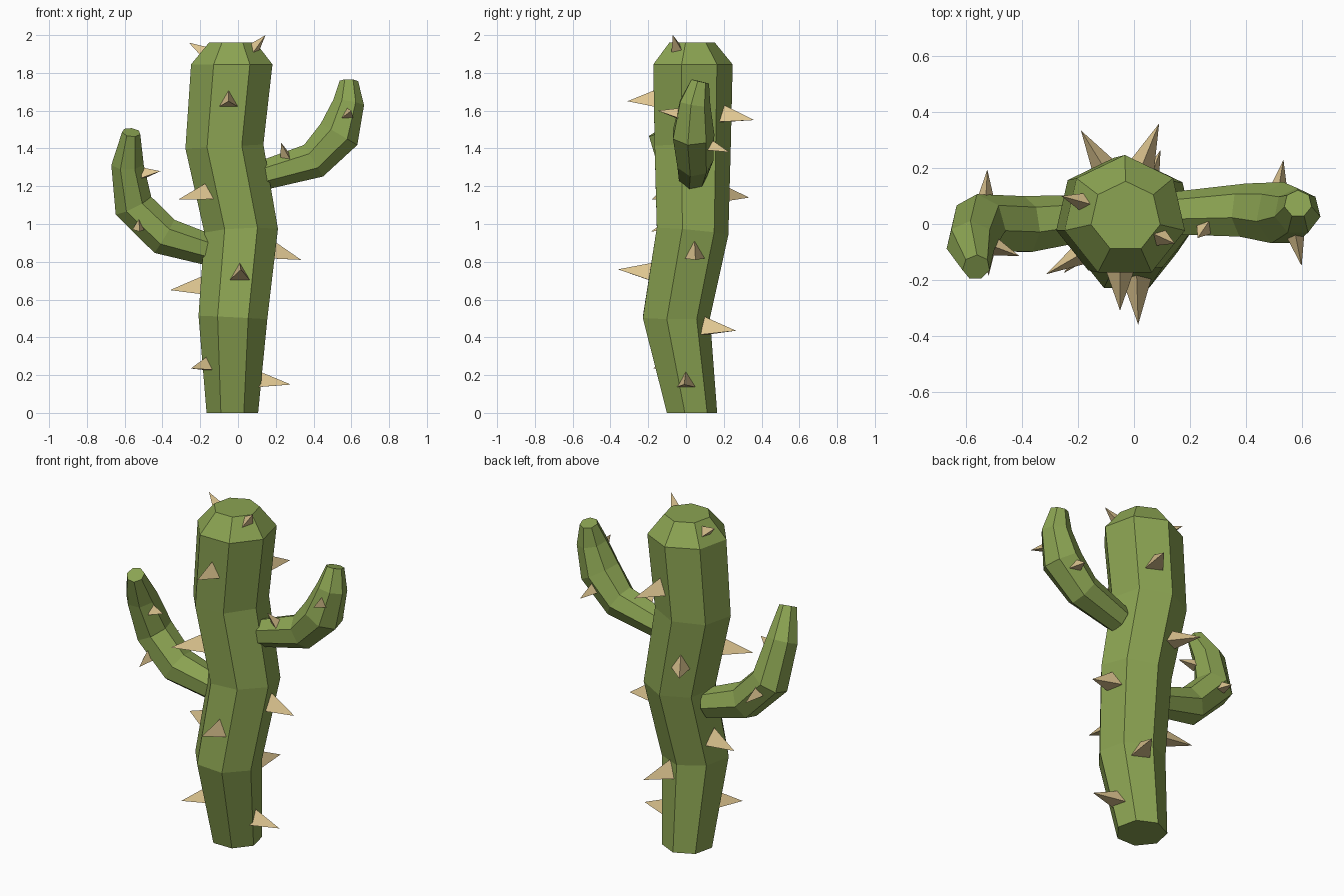
import bpy, bmesh
from math import cos, sin, pi, tau
from mathutils import Vector

cube = bpy.data.objects.get("Cube")
if cube:
    bpy.data.objects.remove(cube, do_unlink=True)

SIDES = 7


def make_material(name, color):
    mat = bpy.data.materials.new(name)
    mat.use_nodes = True
    mat.diffuse_color = color
    mat.node_tree.nodes["Principled BSDF"].inputs["Base Color"].default_value = color
    return mat


green = make_material("cactus green", (0.26, 0.37, 0.085, 1))
tan = make_material("thorn tan", (0.73, 0.56, 0.28, 1))


def finish(name, bm, mat):
    """Turn a bmesh into a flat shaded object."""
    bmesh.ops.recalc_face_normals(bm, faces=bm.faces)
    mesh = bpy.data.meshes.new(name)
    bm.to_mesh(mesh)
    bm.free()
    mesh.materials.append(mat)
    obj = bpy.data.objects.new(name, mesh)
    bpy.context.collection.objects.link(obj)
    return obj


def ring(bm, center, normal, radius):
    """Seven-sided ring across the path, one corner towards the back."""
    back = Vector((0, 1, 0))
    back = (back - normal * back.dot(normal)).normalized()
    side = back.cross(normal)
    return [bm.verts.new(center + radius * (side * cos(a) + back * sin(a)))
            for a in (pi / 2 + tau * i / SIDES for i in range(SIDES))]


def stem(name, path, level_ends=False):
    """Skin a path of (x, y, z, radius) sections and cap both ends."""
    bm = bmesh.new()
    points = [Vector(p[:3]) for p in path]
    steps = [(b - a).normalized() for a, b in zip(points, points[1:])]
    normals = [steps[0]]
    normals += [(a + b).normalized() for a, b in zip(steps, steps[1:])]
    normals.append(steps[-1])
    if level_ends:
        for i in (0, -2, -1):
            normals[i] = Vector((0, 0, 1))
    rings = [ring(bm, c, n, p[3]) for c, n, p in zip(points, normals, path)]
    for low, high in zip(rings, rings[1:]):
        for i in range(SIDES):
            j = (i + 1) % SIDES
            bm.faces.new((low[i], low[j], high[j], high[i]))
    bm.faces.new(rings[0])
    bm.faces.new(rings[-1])
    return finish(name, bm, green)


def thorn(name, base, tip, radius):
    """Three-sided spike with one base corner upwards."""
    base, tip = Vector(base), Vector(tip)
    axis = (tip - base).normalized()
    up = Vector((0, 0, 1))
    up = (up - axis * up.dot(axis)).normalized()
    side = axis.cross(up)
    bm = bmesh.new()
    root = base - axis * 0.015
    corners = [bm.verts.new(root + radius * (up * cos(a) + side * sin(a)))
               for a in (0, tau / 3, 2 * tau / 3)]
    point = bm.verts.new(tip)
    bm.faces.new(corners)
    for i in range(3):
        bm.faces.new((corners[i], corners[(i + 1) % 3], point))
    return finish(name, bm, tan)


# Trunk with its bevelled crown
stem("trunk", [
    (-0.03, 0.025, 0, 0.14),
    (-0.027, -0.06, 0.505, 0.187),
    (0.017, 0.025, 0.96, 0.2),
    (-0.072, 0.025, 1.41, 0.212),
    (-0.033, 0.026, 1.845, 0.221),
    (-0.03, 0.026, 1.96, 0.127)], level_ends=True)

# Arms
stem("left_arm", [
    (0.14, 0.035, 1.26, 0.08),
    (0.4, 0.045, 1.335, 0.1),
    (0.535, 0.035, 1.475, 0.115),
    (0.585, 0.045, 1.64, 0.085),
    (0.587, 0.073, 1.755, 0.05)])
stem("right_arm", [
    (-0.16, 0.02, 0.865, 0.085),
    (-0.39, -0.005, 0.935, 0.105),
    (-0.555, 0, 1.1, 0.108),
    (-0.585, -0.07, 1.32, 0.088),
    (-0.565, -0.155, 1.485, 0.05)])

# Thorns on the trunk: base, tip
trunk_thorns = [
    ((0.1, 0, 0.165), (0.28, -0.01, 0.15)),
    ((0.19, 0.045, 0.845), (0.335, 0.05, 0.81)),
    ((-0.2, 0.01, 0.66), (-0.36, 0.06, 0.65)),
    ((-0.14, -0.06, 0.255), (-0.25, -0.175, 0.235)),
    ((-0.16, -0.09, 1.16), (-0.315, -0.18, 1.13)),
    ((-0.05, -0.17, 1.65), (-0.05, -0.31, 1.65)),
    ((0.01, -0.2, 0.735), (0.015, -0.36, 0.76)),
    ((0.025, 0.2, 1.57), (0.09, 0.36, 1.55)),
    ((-0.1, 0.19, 1.15), (-0.19, 0.335, 1.14)),
    ((0.04, 0.11, 0.445), (0.095, 0.265, 0.435))]
for n, (base, tip) in enumerate(trunk_thorns, 1):
    thorn(f"trunk_thorn_{n}", base, tip, 0.063)

# Smaller thorns on the crown and the arms
small_thorns = [
    ((-0.17, 0.075, 1.9), (-0.26, 0.1, 1.96)),
    ((0.08, -0.04, 1.92), (0.146, -0.07, 2)),
    ((0.58, -0.05, 1.58), (0.6, -0.15, 1.6)),
    ((0.255, -0.01, 1.36), (0.228, -0.05, 1.43)),
    ((0.52, 0.14, 1.405), (0.535, 0.23, 1.38)),
    ((-0.49, -0.085, 1.265), (-0.41, -0.115, 1.28)),
    ((-0.525, -0.1, 0.985), (-0.52, -0.185, 0.96)),
    ((-0.53, 0.1, 1.055), (-0.525, 0.195, 1.03))]
for n, (base, tip) in enumerate(small_thorns, 1):
    thorn(f"small_thorn_{n}", base, tip, 0.045 if n < 3 else 0.038)
